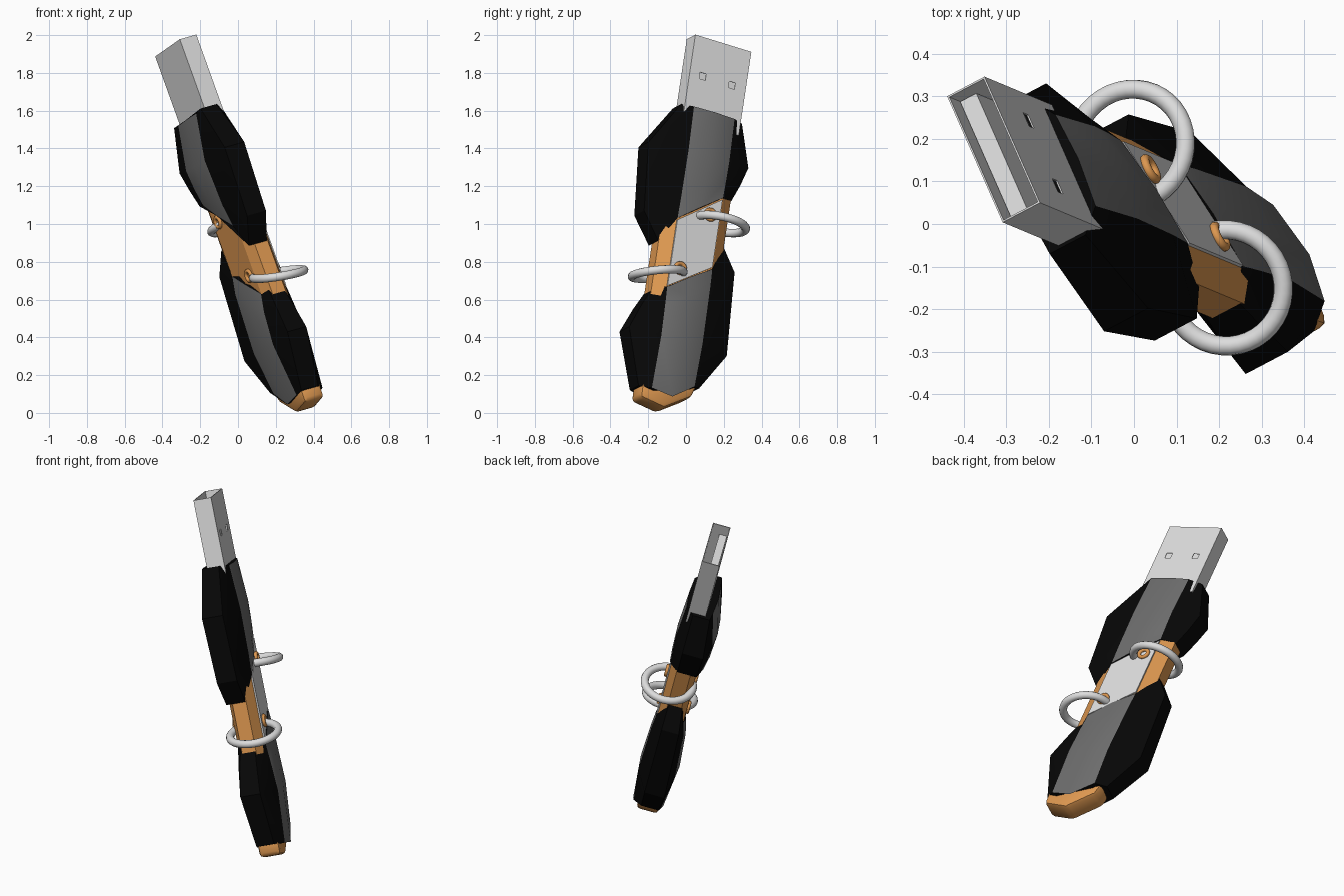
import bpy, bmesh, math
from mathutils import Matrix, Vector

if "Cube" in bpy.data.objects:
    bpy.data.objects.remove(bpy.data.objects["Cube"])

# Tilted frame of the stick: local x = width, y = thickness, z = length
L = Vector((-0.335, 0.14, 0.932)).normalized()
W = Vector((0.388, -0.88, 0.269))
W = (W - L * W.dot(L)).normalized()
T = L.cross(W)
FRAME = Matrix.Translation((0.01, 0.033, 1.0)) @ Matrix((W, T, L)).transposed().to_4x4()


def material(name, rgb):
    m = bpy.data.materials.new(name)
    m.diffuse_color = (*rgb, 1)
    m.use_nodes = True
    m.node_tree.nodes["Principled BSDF"].inputs["Base Color"].default_value = m.diffuse_color
    return m


BLACK = material("black", (0.002, 0.002, 0.002))
GREY = material("dark grey", (0.15, 0.15, 0.15))
STEEL = material("light steel", (0.72, 0.72, 0.72))
ORANGE = material("copper orange", (0.72, 0.31, 0.08))


def finish(name, bm, mats, matrix=FRAME, smooth=None):
    bmesh.ops.recalc_face_normals(bm, faces=bm.faces[:])
    me = bpy.data.meshes.new(name)
    bm.to_mesh(me)
    bm.free()
    ob = bpy.data.objects.new(name, me)
    bpy.context.collection.objects.link(ob)
    for m in mats:
        me.materials.append(m)
    ob.matrix_world = matrix
    if smooth:
        bpy.ops.object.select_all(action='DESELECT')
        ob.select_set(True)
        bpy.context.view_layer.objects.active = ob
        bpy.ops.object.shade_smooth_by_angle(angle=math.radians(smooth))
    return ob


def box(name, x, y, z, mat):
    bm = bmesh.new()
    bmesh.ops.create_cube(bm, size=1)
    for v in bm.verts:
        v.co = [r[0] + (c + 0.5) * (r[1] - r[0]) for c, r in zip(v.co, (x, y, z))]
    return finish(name, bm, [mat])


def slab(name, outline, y0, y1, mat, bevel=0):
    """Extrude a (width, length) outline through the thickness."""
    bm = bmesh.new()
    f = bm.faces.new([bm.verts.new((w, y0, l)) for w, l in outline])
    ext = bmesh.ops.extrude_face_region(bm, geom=[f])["geom"]
    bmesh.ops.translate(bm, vec=(0, y1 - y0, 0),
                        verts=[g for g in ext if isinstance(g, bmesh.types.BMVert)])
    if bevel:
        bmesh.ops.bevel(bm, geom=bm.edges[:], offset=bevel, segments=2,
                        profile=0.5, affect='EDGES')
    return finish(name, bm, [mat], smooth=40 if bevel else None)


def grip(name, stations):
    """Loft: each station is (outer+ w, l), band lengths (+, 0, -), (outer- w, l),
    then thickness: front band, back band, back outer edge."""
    bm = bmesh.new()
    rings = []
    for (wa, la), (lp, lc, lm), (wb, lb), front, back, edge in stations:
        cols = [(wa, la), (0.122, lp), (0, lc), (-0.122, lm), (wb, lb)]
        ys_front = [0.02, front, front + 0.008, front, 0.02]
        ys_back = [-edge, -back, -back - 0.008, -back, -edge]
        ring = [(w, y, l) for (w, l), y in zip(cols, ys_front)]
        ring += [(w, y, l) for (w, l), y in reversed(list(zip(cols, ys_back)))]
        rings.append([bm.verts.new(p) for p in ring])
    for a, b in zip(rings, rings[1:]):
        for i in range(10):
            j = (i + 1) % 10
            f = bm.faces.new((a[i], a[j], b[j], b[i]))
            f.material_index = 1 if i in (1, 2, 6, 7) else 0   # centre band
    bm.faces.new(rings[0])
    bm.faces.new(rings[-1])
    return finish(name, bm, [BLACK, GREY], smooth=25)


def torus(name, center, normal, R, r, mat, n=40, m=12, frame=Matrix()):
    bm = bmesh.new()
    vs = [[bm.verts.new(((R + r * math.cos(b)) * math.cos(a),
                         (R + r * math.cos(b)) * math.sin(a), r * math.sin(b)))
           for b in (math.tau * j / m for j in range(m))]
          for a in (math.tau * i / n for i in range(n))]
    for i in range(n):
        for j in range(m):
            bm.faces.new((vs[i][j], vs[(i + 1) % n][j],
                          vs[(i + 1) % n][(j + 1) % m], vs[i][(j + 1) % m]))
    rot = Vector(normal).to_track_quat('Z', 'Y').to_matrix().to_4x4()
    return finish(name, bm, [mat], frame @ Matrix.Translation(center) @ rot, smooth=60)


# Faceted grips, nearly flat in front and bulging slightly behind
grip("upper_grip", [
    ((0.19, -0.155), (-0.02, 0.075, 0.165), (-0.195, 0.18), 0.072, 0.105, 0.09),
    ((0.297, -0.015), (0.10, 0.18, 0.26), (-0.235, 0.285), 0.078, 0.122, 0.095),
    ((0.33, 0.365), (0.36, 0.36, 0.37), (-0.265, 0.39), 0.082, 0.132, 0.10),
    ((0.176, 0.625), (0.615, 0.615, 0.615), (-0.19, 0.62), 0.068, 0.085, 0.078)])
grip("lower_grip", [
    ((0.172, -0.40), (-0.41, -0.32, -0.24), (-0.19, -0.08), 0.072, 0.085, 0.06),
    ((0.23, -0.53), (-0.51, -0.43, -0.34), (-0.276, -0.20), 0.08, 0.105, 0.08),
    ((0.282, -0.67), (-0.69, -0.68, -0.67), (-0.303, -0.667), 0.09, 0.12, 0.095),
    ((0.178, -0.975), (-0.985, -1.0, -0.907), (-0.173, -0.888), 0.07, 0.09, 0.082)])

# Orange core between the grips
bm = bmesh.new()
section = [(0.19, 0.025), (0.125, 0.066), (-0.125, 0.066), (-0.19, 0.025),
           (-0.19, -0.055), (-0.125, -0.085), (0.125, -0.085), (0.19, -0.055)]
lo, hi = ([bm.verts.new((w, t, l)) for w, t in section] for l in (-0.62, 0.36))
for i in range(8):
    bm.faces.new((lo[i], lo[(i + 1) % 8], hi[(i + 1) % 8], hi[i]))
bm.faces.new(lo)
bm.faces.new(hi)
finish("core", bm, [ORANGE])

# Slanted metal plate on the front of the core
slab("face_plate", [(0.122, -0.405), (0.122, -0.03), (-0.12, 0.155), (-0.12, -0.23)],
     0.066, 0.0745, STEEL)

# Orange end tip
slab("end_tip", [(0.168, -0.95), (0.165, -1.04), (0.02, -1.06), (-0.13, -0.955),
                 (-0.155, -0.87)], -0.08, 0.045, ORANGE, 0.022)

# Hollow plug with two square windows on the front face
bm = bmesh.new()
bmesh.ops.create_cube(bm, size=1)
for v in bm.verts:
    v.co = (v.co.x * 0.336, v.co.y * 0.102, 0.54 + (v.co.z + 0.5) * 0.474)
bmesh.ops.delete(bm, geom=[max(bm.faces, key=lambda f: f.calc_center_median().z)],
                 context='FACES_ONLY')
plug = finish("plug_shell", bm, [STEEL])
mod = plug.modifiers.new("wall", 'SOLIDIFY')
mod.thickness, mod.offset = 0.006, -1
for i, w in enumerate((-0.085, 0.09)):
    cutter = box(f"window_cutter_{i}", (w - 0.018, w + 0.018), (0.02, 0.1), (0.782, 0.818), STEEL)
    cutter.hide_render = True
    cutter.hide_set(True)
    cut = plug.modifiers.new("window", 'BOOLEAN')
    cut.operation, cut.object, cut.solver = 'DIFFERENCE', cutter, 'EXACT'
box("plug_tongue", (-0.16, 0.16), (-0.044, 0.0), (0.56, 0.95), STEEL)

# Eyelets on both faces of the core
for place, w, l in (("upper", -0.06, 0.05), ("lower", 0.066, -0.291)):
    for side, t in (("front", 0.08), ("back", -0.088)):
        torus(f"{place}_{side}_eyelet", (w, t, l), (0, 1, 0), 0.027, 0.011, ORANGE,
              24, 10, FRAME)

# Wire rings through the eyelets
torus("upper_ring", (-0.01, 0.182, 1.0), (-0.32, 0.2, 1), 0.137, 0.0225, STEEL)
torus("lower_ring", (0.215, -0.15, 0.735), (-0.16, -0.1, 1), 0.137, 0.0225, STEEL)
